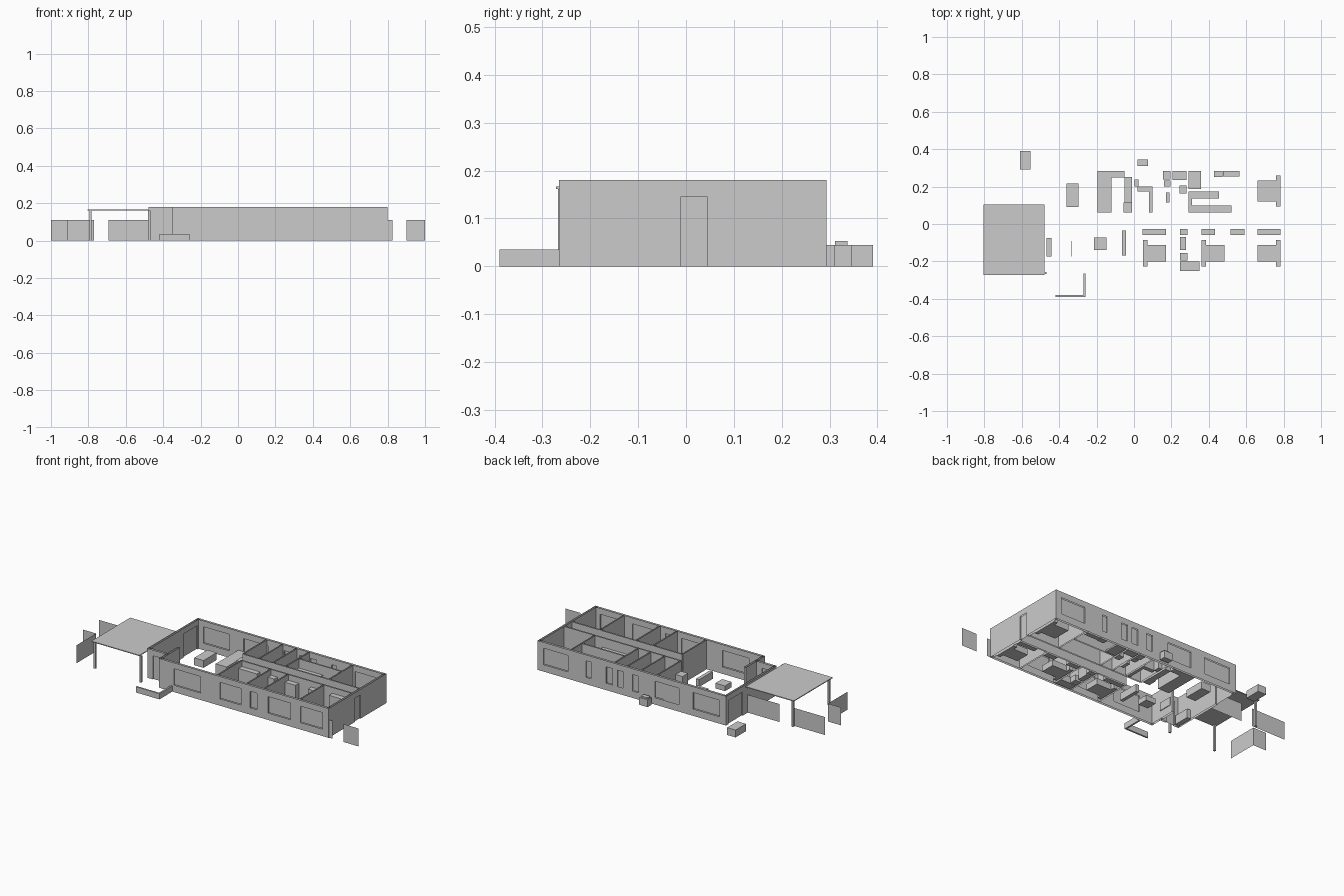
import bpy, bmesh

if "Cube" in bpy.data.objects:
    bpy.data.objects.remove(bpy.data.objects["Cube"])

H = 0.18   # wall height
EXT, INT = 0.013, 0.008  # wall thicknesses


def finish(name, bm):
    bmesh.ops.remove_doubles(bm, verts=bm.verts, dist=1e-5)
    me = bpy.data.meshes.new(name)
    bm.to_mesh(me)
    bm.free()
    ob = bpy.data.objects.new(name, me)
    bpy.context.collection.objects.link(ob)
    return ob


def box(name, x, y, w, d, h, z=0):
    """Box from its low corner, width, depth and height."""
    bm = bmesh.new()
    bmesh.ops.create_cube(bm, size=1)
    for v in bm.verts:
        v.co = (x + (v.co.x + .5) * w, y + (v.co.y + .5) * d, z + (v.co.z + .5) * h)
    return finish(name, bm)


def wall(name, axis, c, lo, hi, t=INT, openings=(), z0=0, z1=H):
    """Open-topped wall along an axis; openings are (start, end) spans with a pane from z0 to z1."""
    bm = bmesh.new()
    k = t / 2

    def quad(*pts):  # points are (along, across, z)
        bm.faces.new([bm.verts.new((s, c + d, z) if axis == 'x' else (c + d, s, z))
                      for s, d, z in pts])

    def panel(s0, s1, d, a, b):
        if s1 > s0 and b > a:
            quad((s0, d, a), (s1, d, a), (s1, d, b), (s0, d, b))

    def end(s, a, b):
        quad((s, -k, a), (s, k, a), (s, k, b), (s, -k, b))

    for d in (-k, k):
        s = lo
        for a, b in openings:
            panel(s, a, d, 0, H)
            panel(a, b, d, 0, z0)
            panel(a, b, d, z1, H)
            s = b
        panel(s, hi, d, 0, H)
    for s in (lo, hi):
        end(s, 0, H)
    for a, b in openings:
        panel(a, b, 0, z0, z1)
        end(a, z0, z1)
        end(b, z0, z1)
    bmesh.ops.remove_doubles(bm, verts=bm.verts, dist=1e-5)
    bmesh.ops.recalc_face_normals(bm, faces=bm.faces)
    return finish(name, bm)


def sheet(name, axis, c, lo, hi, h=0.11):
    """Single upright fence sheet."""
    bm = bmesh.new()
    pts = ((lo, 0), (hi, 0), (hi, h), (lo, h))
    bm.faces.new([bm.verts.new((s, c, z) if axis == 'x' else (c, s, z)) for s, z in pts])
    return finish(name, bm)


# Outer walls with windows and doors
e, LO, HI, DOOR = EXT / 2, 0.043, 0.143, 0.145
X0, X1, Y0, Y1, PORCH = -0.478, 0.80, -0.265, 0.294, -0.195
front = [(-0.25, -0.07), (0.064, 0.207), (0.268, 0.316), (0.39, 0.54), (0.608, 0.758)]
back = [(-0.432, -0.254), (-0.158, 0.006), (0.116, 0.157), (0.22, 0.26),
        (0.294, 0.335), (0.438, 0.472), (0.595, 0.76)]
wall("front_wall", 'x', Y0 + e, -0.351, X1, EXT, front, LO, HI)
wall("back_wall", 'x', Y1 - e, X0, X1, EXT, back, LO, HI)
wall("right_wall", 'y', X1 - e, Y0, Y1, EXT, [(-0.011, 0.045)], 0, DOOR)
wall("left_wall", 'y', X0 + e, PORCH, Y1, EXT, [(0.135, 0.27)], 0, DOOR)
wall("porch_wall", 'x', PORCH + e, X0, -0.345, EXT, [(-0.44, -0.387)], 0, DOOR)
wall("porch_return_wall", 'y', -0.351 + e, Y0, -0.08, EXT)

# Inner walls
HALL_F, HALL_B = -0.022, 0.053
wall("hall_wall_front", 'x', HALL_F, 0.04, X1 - EXT)
wall("hall_wall_back", 'x', HALL_B, 0, X1 - EXT)
for i, x in enumerate((0.04, 0.238, 0.355, 0.598)):
    wall(f"front_room_wall_{i}", 'y', x, Y0 + EXT, HALL_F)
for i, x in enumerate((-0.003, 0.105, 0.2, 0.285, 0.58)):
    wall(f"back_room_wall_{i}", 'y', x, HALL_B, Y1 - EXT)
wall("ensuite_wall", 'x', 0.18, 0.285, 0.58)

# Carport
box("carport_roof", -0.804, -0.272, 0.326, 0.376, 0.005, 0.162)
for i, (x, y) in enumerate(((-0.794, -0.264), (-0.794, 0.084), (-0.481, -0.268))):
    box(f"carport_post_{i}", x, y, 0.012, 0.012, 0.162)

# Fences
sheet("fence_back_a", 'x', 0.08, -1, -0.77)
sheet("fence_back_b", 'x', 0.085, -0.692, X0)
sheet("fence_left_a", 'x', -0.075, -1, -0.91)
sheet("fence_left_b", 'y', -0.91, Y0, -0.075)
sheet("fence_right_a", 'x', Y0 + .003, X1, 0.825)
sheet("fence_right_b", 'x', Y0 + .003, 0.9, 1)

# Garden wall and outdoor units
box("garden_wall_front", -0.42, -0.39, 0.16, 0.01, 0.035)
box("garden_wall_side", -0.27, -0.38, 0.01, 0.115, 0.035)
box("water_tank", -0.61, 0.291, 0.057, 0.1, 0.045)
box("outdoor_unit", 0.018, 0.31, 0.057, 0.036, 0.045)
box("outdoor_unit_lid", 0.024, 0.312, 0.045, 0.026, 0.008, 0.045)

# Living room
box("dining_table", -0.36, 0.09, 0.063, 0.127, 0.045)
box("coffee_table", -0.213, -0.138, 0.065, 0.065, 0.032)
box("sideboard", -0.064, -0.168, 0.021, 0.133, 0.045)
box("screen", -0.335, -0.175, 0.004, 0.085, 0.05, 0.045)
for i in range(2):
    box(f"shelf_{i}", -0.468, -0.175 + i * 0.05, 0.028, 0.05, 0.055)

# Fittings against the back wall: left x, width, depth, height
BENCH, SEAT = 0.063, 0.035
for name, x, w, d, h in (("kitchen_bench", -0.195, 0.145, 0.035, BENCH),
                         ("laundry_bench", 0.155, 0.041, 0.045, BENCH),
                         ("bath_vanity", 0.205, 0.075, 0.048, BENCH),
                         ("shower_base", 0.291, 0.067, 0.097, 0.01),
                         ("ensuite_toilet", 0.427, 0.046, 0.033, SEAT),
                         ("ensuite_vanity", 0.475, 0.09, 0.028, BENCH)):
    box(name, x, 0.283 - d, w, d, h)

# Fittings against the back side of the hall
for name, x, w, d, h in (("kitchen_island", -0.195, 0.075, 0.188, BENCH),
                         ("fridge", -0.057, 0.047, 0.053, 0.12),
                         ("store_shelf_side", 0.08, 0.02, 0.113, BENCH)):
    box(name, x, 0.062, w, d, h)

# Loose fittings in the back rooms
box("kitchen_bench_side", -0.05, 0.115, 0.038, 0.135, BENCH)
box("washer", 0.002, 0.2, 0.023, 0.038, BENCH)
box("store_shelf_back", 0.02, 0.175, 0.08, 0.025, BENCH)
box("basin", 0.16, 0.2, 0.036, 0.032, BENCH)
box("toilet", 0.17, 0.115, 0.021, 0.053, SEAT)
box("basin_cabinet", 0.243, 0.163, 0.037, 0.042, BENCH)

# Dressing room shelves
for name, y, w, d in (("back", 0.136, 0.164, 0.037), ("side", 0.098, 0.018, 0.038),
                      ("front", 0.062, 0.23, 0.036)):
    box(f"dressing_shelf_{name}", 0.291, y, w, d, 0.005, 0.12)

# Front bathroom
box("front_vanity", 0.245, -0.14, 0.033, 0.07, BENCH)
box("front_toilet", 0.245, -0.195, 0.042, 0.04, SEAT)
box("bathtub", 0.245, -0.25, 0.105, 0.05, 0.04)

# Built-in wardrobes
for i, (x, w) in enumerate(((0.046, 0.124), (0.245, 0.042), (0.36, 0.072), (0.517, 0.073), (0.66, 0.123))):
    box(f"wardrobe_{i}", x, -0.06, w, 0.032, 0.145)

# Beds: head x, direction of the foot, centre y, half width
BED = 0.037
for i, (x, s, y, hw) in enumerate(((0.783, -1, 0.176, 0.056), (0.783, -1, -0.156, 0.044),
                                   (0.362, 1, -0.156, 0.044), (0.048, 1, -0.156, 0.044))):
    def at(length):
        return x if s > 0 else x - length
    box(f"bed_{i}_mattress", at(0.122), y - hw, 0.122, 2 * hw, BED)
    for j, m in enumerate((-1, 1)):
        box(f"bed_{i}_side_table_{j}", at(0.023), y + (hw if m > 0 else -hw - 0.026), 0.023, 0.026, BED)
        box(f"bed_{i}_pillow_{j}", at(0.022), y + (0.004 if m > 0 else 0.008 - hw), 0.022, hw - 0.012, 0.007, BED)
